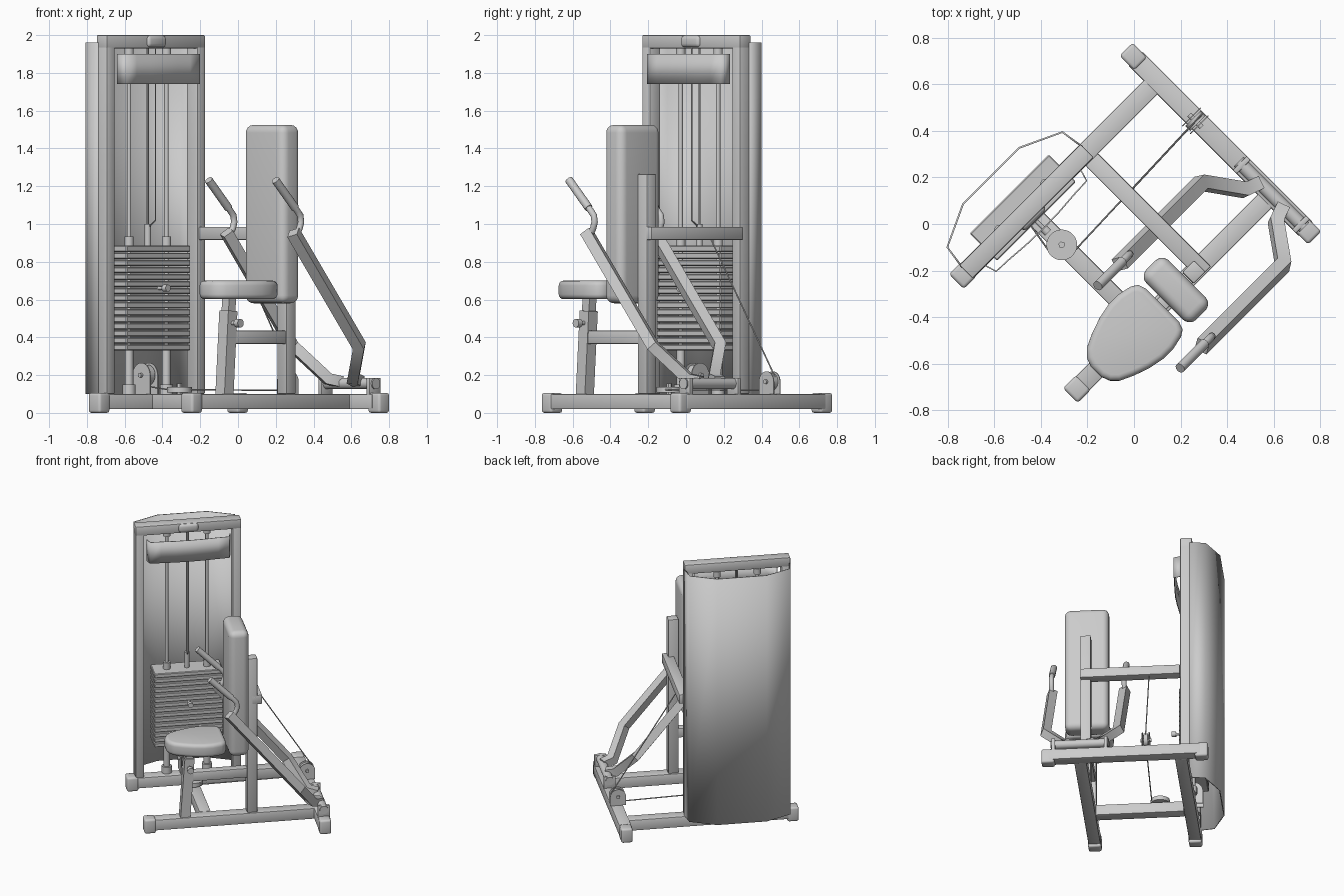
import bpy, bmesh, math
from mathutils import Vector, Matrix

if "Cube" in bpy.data.objects:
    bpy.data.objects.remove(bpy.data.objects["Cube"])

# Everything is laid out in machine axes (y = backward, x = seat side), then turned 45 degrees
TURN = Matrix.Rotation(math.radians(-45), 4, 'Z')
SX = 0.328    # centre line of the seat
FX = -0.365   # centre line of the weight tower
MY = -0.288   # middle of the weight tower


def finish(name, bm, angle=35):
    bmesh.ops.recalc_face_normals(bm, faces=bm.faces)
    bm.transform(TURN)
    me = bpy.data.meshes.new(name)
    bm.to_mesh(me)
    bm.free()
    ob = bpy.data.objects.new(name, me)
    bpy.context.collection.objects.link(ob)
    bpy.ops.object.select_all(action='DESELECT')
    bpy.context.view_layer.objects.active = ob
    ob.select_set(True)
    bpy.ops.object.shade_smooth_by_angle(angle=math.radians(angle))
    return ob


def box(name, lo, hi, bevel=0.006, seg=2):
    bm = bmesh.new()
    bmesh.ops.create_cube(bm, size=1)
    for v in bm.verts:
        v.co = Vector([l + (c + 0.5) * (h - l) for l, h, c in zip(lo, hi, v.co)])
    if bevel:
        bmesh.ops.bevel(bm, geom=bm.edges[:], offset=bevel, segments=seg, profile=0.5, affect='EDGES')
    return finish(name, bm)


def sweep(name, pts, w, h=None, sides=16, up=(0, 0, 1)):
    """Tube along a path with mitred joints; sides=4 gives a rectangular bar w x h."""
    pts = [Vector(p) for p in pts]
    dirs = [(b - a).normalized() for a, b in zip(pts, pts[1:])]
    h = h or w
    d = dirs[0]
    s = d.cross(Vector(up))
    s = s.normalized() if s.length > 0.01 else Vector((1, 0, 0))
    t = s.cross(d)
    k = math.sqrt(0.5) if sides == 4 else 0.5
    ring = [pts[0] + s * w * k * math.cos(a) + t * h * k * math.sin(a)
            for a in [(i + 0.5) * math.tau / sides for i in range(sides)]]
    bm = bmesh.new()
    rings = [[bm.verts.new(p) for p in ring]]
    for i, d in enumerate(dirs):
        n = (d + dirs[min(i + 1, len(dirs) - 1)]).normalized()
        ring = [p + d * ((pts[i + 1] - p).dot(n) / d.dot(n)) for p in ring]
        rings.append([bm.verts.new(p) for p in ring])
    for a, b in zip(rings, rings[1:]):
        for j in range(sides):
            bm.faces.new((a[j], a[j - 1], b[j - 1], b[j]))
    bm.faces.new(rings[0])
    bm.faces.new(rings[-1][::-1])
    return finish(name, bm)


def prism(name, outline, z0, z1, bevel=0.0, seg=3):
    """Extrude a plan outline upward, rounding the rims."""
    bm = bmesh.new()
    f = bm.faces.new([bm.verts.new((x, y, z0)) for x, y in outline])
    r = bmesh.ops.extrude_face_region(bm, geom=[f])
    bmesh.ops.translate(bm, vec=(0, 0, z1 - z0), verts=[g for g in r['geom'] if isinstance(g, bmesh.types.BMVert)])
    if bevel:
        rim = [e for e in bm.edges if abs(e.verts[0].co.z - e.verts[1].co.z) < 1e-5]
        bmesh.ops.bevel(bm, geom=rim, offset=bevel, segments=seg, profile=0.5, affect='EDGES')
    return finish(name, bm, 50)


def sheet(name, outline, z0, z1, thick):
    """Thin bent panel from an open plan outline."""
    bm = bmesh.new()
    cols = [[bm.verts.new((x, y, z)) for z in (z0, z1)] for x, y in outline]
    for a, b in zip(cols, cols[1:]):
        bm.faces.new((a[0], b[0], b[1], a[1]))
    ob = finish(name, bm, 60)
    m = ob.modifiers.new("thickness", 'SOLIDIFY')
    m.thickness = thick
    m.offset = 0
    return ob


def pulley_housing(name, c, axis, r, width):
    """Upright wheel between two round-topped cheek plates."""
    c, a = Vector(c), Vector(axis)
    side = a.cross(Vector((0, 0, 1)))
    sweep(name + "_wheel", [c - a * width * 0.3, c + a * width * 0.3], 1.7 * r, sides=24)
    sweep(name + "_bolt", [c - a * width * 0.75, c + a * width * 0.75], 0.025, sides=12)
    for k in (-1, 1):
        bm = bmesh.new()
        prof = [(-r, 0.1 - c.z)] + [(-r * math.cos(i * math.pi / 12), r * math.sin(i * math.pi / 12))
                                    for i in range(13)] + [(r, 0.1 - c.z)]
        f = bm.faces.new([bm.verts.new(c + a * k * width * 0.42 + side * u + Vector((0, 0, v))) for u, v in prof])
        r2 = bmesh.ops.extrude_face_region(bm, geom=[f])
        bmesh.ops.translate(bm, vec=a * k * width * 0.1,
                            verts=[g for g in r2['geom'] if isinstance(g, bmesh.types.BMVert)])
        finish(name + "_cheek", bm)


# Base beams
B = 0.042
box("tower_base_beam", (FX - B, -0.66, 0.02), (FX + B, 0.47, 0.1))
box("seat_base_beam", (SX - B, -0.66, 0.02), (SX + B, 0.47, 0.1))
box("rear_base_beam", (-0.5, 0.507 - B, 0.02), (0.54, 0.507 + B, 0.1))
box("cross_base_beam", (FX + B, -0.32, 0.02), (SX - B, -0.24, 0.1))
for x, y in ((FX, -0.675), (SX, -0.675), (-0.51, 0.507), (0.547, 0.507)):
    box("foot_cap", (x - 0.045, y - 0.04, 0), (x + 0.045, y + 0.04, 0.106), 0.014, 3)

# Weight tower frame and rear shroud
for y in (-0.625, 0.05):
    box("tower_upright", (FX - 0.04, y - 0.03, 0.1), (FX + 0.04, y + 0.03, 1.94))
box("tower_top_beam", (FX - 0.04, -0.656, 1.93), (FX + 0.04, 0.08, 2.0))
box("top_pulley_block", (-0.40, MY - 0.07, 1.935), (-0.31, MY + 0.07, 1.998), 0.02, 3)
half = [(-0.39, 0.366), (-0.497, 0.35), (-0.58, 0.172)]
sheet("rear_shroud", [(x, MY + d) for x, d in half] + [(x, MY - d) for x, d in half[::-1]], 0.1, 1.96, 0.008)

# Bowed front placard at the top
bow = [(-0.325, -0.29), (-0.275, -0.275)] + [(-0.262 - 0.25 * d * d, d) for d in (-0.2, -0.1, 0, 0.1, 0.2)] \
    + [(-0.275, 0.275), (-0.325, 0.29)]
sheet("placard", [(x, MY + d) for x, d in bow], 1.74, 1.9, 0.006)

# Weight stack with guide rods
N, Z0, Z1 = 15, 0.33, 0.89
step = (Z1 - Z0) / N
for i in range(N):
    box("weight_plate", (-0.47, MY - 0.24, Z0 + i * step), (-0.305, MY + 0.24, Z0 + (i + 1) * step - 0.005), 0.005, 1)
RX = -0.388
for y in (MY - 0.14, MY + 0.14):
    sweep("guide_rod", [(RX, y, 0.1), (RX, y, 1.94)], 0.024)
    sweep("rod_bumper", [(RX, y, 0.14), (RX, y, 0.33)], 0.046)
    sweep("rod_foot", [(RX, y, 0.1), (RX, y, 0.15)], 0.07)
    sweep("rod_collar", [(RX, y, 0.88), (RX, y, 0.935)], 0.05)
    sweep("rod_top_collar", [(RX, y, 1.89), (RX, y, 1.935)], 0.05)
sweep("lift_stem", [(RX, MY, 0.88), (RX, MY, 1.0)], 0.035)
sweep("selector_pin", [(-0.31, MY, 0.66), (-0.25, MY, 0.66)], 0.018, sides=12)
sweep("selector_knob", [(-0.265, MY, 0.66), (-0.235, MY, 0.66)], 0.038)
sweep("lift_belt", [(RX, MY, 0.98), (RX, MY, 1.94)], 0.012, sides=8)
sweep("return_belt", [(-0.33, MY, 1.94), (-0.33, MY, 1.02), (RX, MY, 0.98)], 0.008, sides=8)

# Pulleys and cables
pulley_housing("tower_pulley", (-0.385, MY - 0.02, 0.2), (0, 1, 0), 0.065, 0.06)
pulley_housing("rear_pulley", (-0.127, 0.5, 0.165), (1, 0, 0), 0.055, 0.05)
sweep("floor_pulley", [(-0.156, -0.283, 0.108), (-0.156, -0.283, 0.138)], 0.132, sides=28)
sweep("floor_pulley_bolt", [(-0.156, -0.283, 0.1), (-0.156, -0.283, 0.155)], 0.03, sides=6)
sweep("floor_cable", [(-0.127, 0.5, 0.119), (-0.1, -0.25, 0.123), (-0.12, -0.33, 0.123),
                      (-0.18, -0.34, 0.123), (-0.36, -0.31, 0.14)], 0.008, sides=8)
sweep("rising_cable", [(-0.127, 0.54, 0.19), (-0.11, 0.07, 0.93)], 0.008, sides=8)

# Seat supports
box("upper_cross_beam", (FX + 0.04, 0.03, 0.915), (SX + 0.035, 0.105, 0.985))
box("back_post", (SX - 0.035, 0.0, 0.1), (SX + 0.035, 0.072, 1.265))
box("seat_strut", (SX - 0.03, -0.40, 0.365), (SX + 0.03, 0.01, 0.435))
sweep("seat_sleeve", [(SX, -0.43, 0.09), (SX, -0.40, 0.54)], 0.068, sides=4, up=(0, 1, 0))
sweep("seat_post", [(SX, -0.402, 0.5), (SX, -0.394, 0.61)], 0.052, sides=4, up=(0, 1, 0))
sweep("adjuster_pin", [(SX + 0.03, -0.403, 0.475), (SX + 0.085, -0.403, 0.475)], 0.022, sides=12)
sweep("adjuster_knob", [(SX + 0.065, -0.403, 0.475), (SX + 0.095, -0.403, 0.475)], 0.045)

# Padded seat: rounded tapering outline, and tall back pad
right = [(0.10, -0.16), (0.135, -0.172), (0.153, -0.20), (0.166, -0.26), (0.166, -0.32), (0.152, -0.39),
         (0.128, -0.46), (0.10, -0.52), (0.07, -0.55), (0.03, -0.565)]
prism("seat", [(SX + 0.005 + x, y) for x, y in right] + [(SX + 0.005 - x, y) for x, y in right[::-1]],
      0.602, 0.7, 0.026, 4)
box("back_pad", (SX - 0.152, -0.142, 0.58), (SX + 0.152, -0.005, 1.525), 0.042, 5)

# Swinging press arms, mirrored about the seat centre line
sweep("arm_pivot", [(SX - 0.2, 0.507, 0.155), (SX + 0.2, 0.507, 0.155)], 0.06, sides=20)
for s in (-1, 1):
    box("pivot_bracket", (SX + s * 0.18 - 0.012, 0.465, 0.09), (SX + s * 0.18 + 0.012, 0.549, 0.185), 0.004)
    arm = [(0.07, 0.51, 0.165), (0.095, 0.44, 0.18), (0.25, 0.33, 0.355), (0.25, -0.165, 0.955)]
    sweep("press_arm", [(SX + s * x, y, z) for x, y, z in arm], 0.058, sides=4)
    neck = [(-0.15, 0.93), (-0.118, 0.975), (-0.106, 1.01), (-0.112, 1.045), (-0.135, 1.07), (-0.295, 1.23)]
    sweep("handle_tube", [(SX + s * 0.25, y, z) for y, z in neck], 0.034)
    sweep("handle_grip", [(SX + s * 0.25, -0.15, 1.085), (SX + s * 0.25, -0.298, 1.233)], 0.044)
